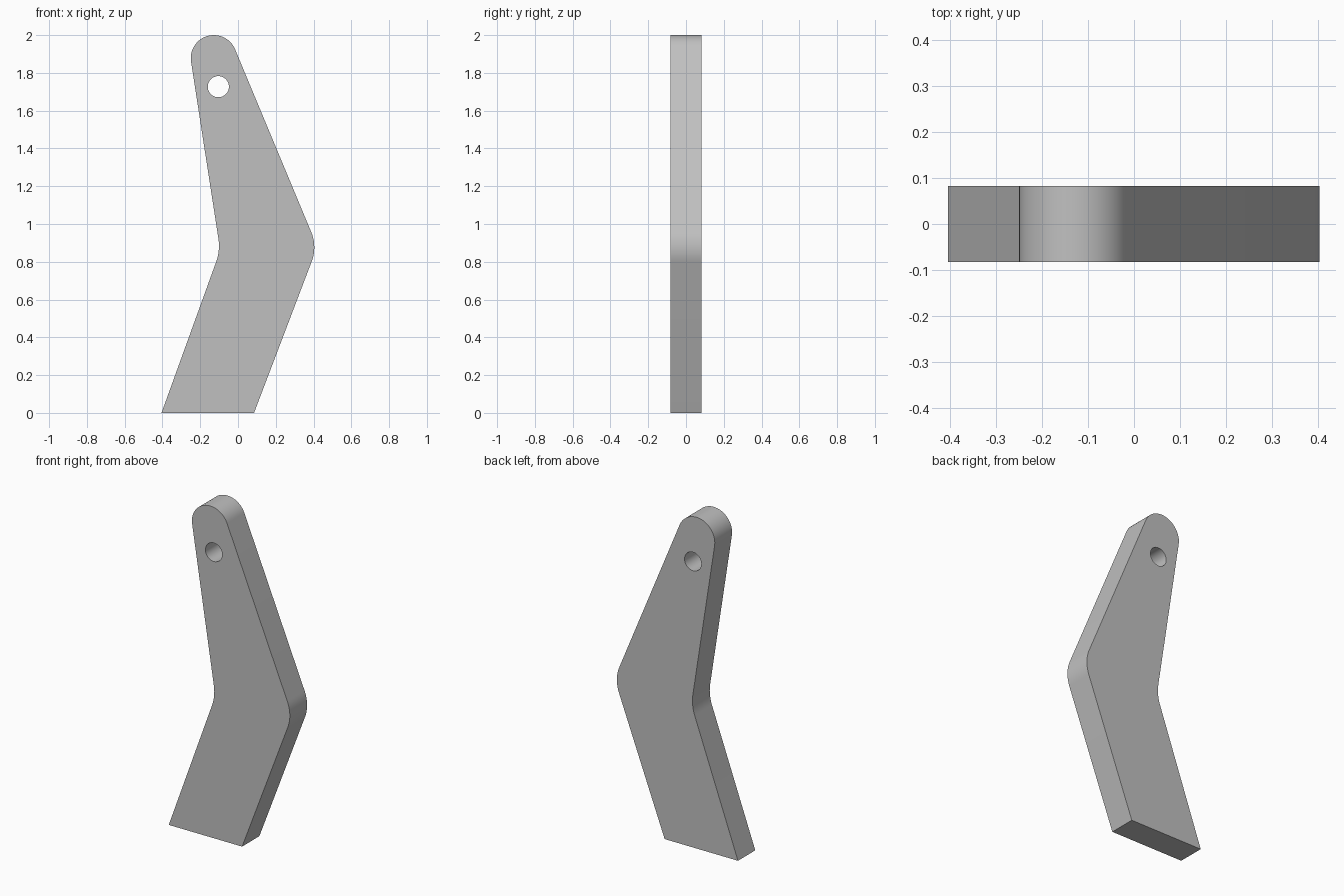
import bpy
import bmesh
from math import cos, sin, tan, radians, pi
from mathutils import Vector

cube = bpy.data.objects.get("Cube")
if cube:
    bpy.data.objects.remove(cube, do_unlink=True)

HALF_THICKNESS = 0.0825


def arc(cx, cz, radius, start, end, steps):
    """Points along an arc, angles in degrees."""
    angles = [radians(start + (end - start) * i / steps) for i in range(steps + 1)]
    return [Vector((cx + radius * cos(a), cz + radius * sin(a))) for a in angles]


def fillet(before, corner, after, radius, steps=10):
    """Round one corner of the outline with a tangent arc."""
    corner = Vector(corner)
    u = (Vector(before) - corner).normalized()
    v = (Vector(after) - corner).normalized()
    half = u.angle(v) / 2
    centre = corner + (u + v).normalized() * radius / sin(half)
    start = corner + u * radius / tan(half) - centre
    end = corner + v * radius / tan(half) - centre
    turn = pi - 2 * half
    return [centre + (start * sin(turn * (1 - i / steps)) + end * sin(turn * i / steps))
            / sin(turn) for i in range(steps + 1)]


# Outline: flat foot, two rounded elbows and a round tip
foot_left, foot_right = (-0.405, 0), (0.085, 0)
tip = arc(-0.128, 1.878, 0.122, 22.6, 188.8, 32)
outline = [Vector(foot_left), Vector(foot_right)]
outline += fillet(foot_right, (0.42, 0.88), tip[0], 0.21)
outline += tip
outline += fillet(tip[-1], (-0.094, 0.86), foot_left, 0.25)

# Round pin hole near the tip
hole = arc(-0.104, 1.727, 0.056, 0, 360, 40)[:-1]

# Fill between outline and hole, then extrude through the thickness
bm = bmesh.new()
for loop in (outline, hole):
    verts = [bm.verts.new((p.x, -HALF_THICKNESS, p.y)) for p in loop]
    for i, vert in enumerate(verts):
        bm.edges.new((verts[i - 1], vert))
bmesh.ops.triangle_fill(bm, edges=bm.edges[:], use_beauty=True, use_dissolve=False)
result = bmesh.ops.extrude_face_region(bm, geom=bm.faces[:], use_keep_orig=True)
moved = [g for g in result["geom"] if isinstance(g, bmesh.types.BMVert)]
bmesh.ops.translate(bm, verts=moved, vec=(0, 2 * HALF_THICKNESS, 0))
bmesh.ops.recalc_face_normals(bm, faces=bm.faces[:])

mesh = bpy.data.meshes.new("bent_lever_plate")
bm.to_mesh(mesh)
bm.free()
plate = bpy.data.objects.new("bent_lever_plate", mesh)
bpy.context.collection.objects.link(plate)

# Plain grey metal
grey = bpy.data.materials.new("plain_grey")
grey.use_nodes = True
colour = (0.53, 0.53, 0.53, 1)
grey.diffuse_color = colour
grey.node_tree.nodes["Principled BSDF"].inputs["Base Color"].default_value = colour
mesh.materials.append(grey)

# Smooth rounded walls, sharp rims
bpy.ops.object.select_all(action="DESELECT")
plate.select_set(True)
bpy.context.view_layer.objects.active = plate
bpy.ops.object.shade_smooth_by_angle(angle=radians(30))
